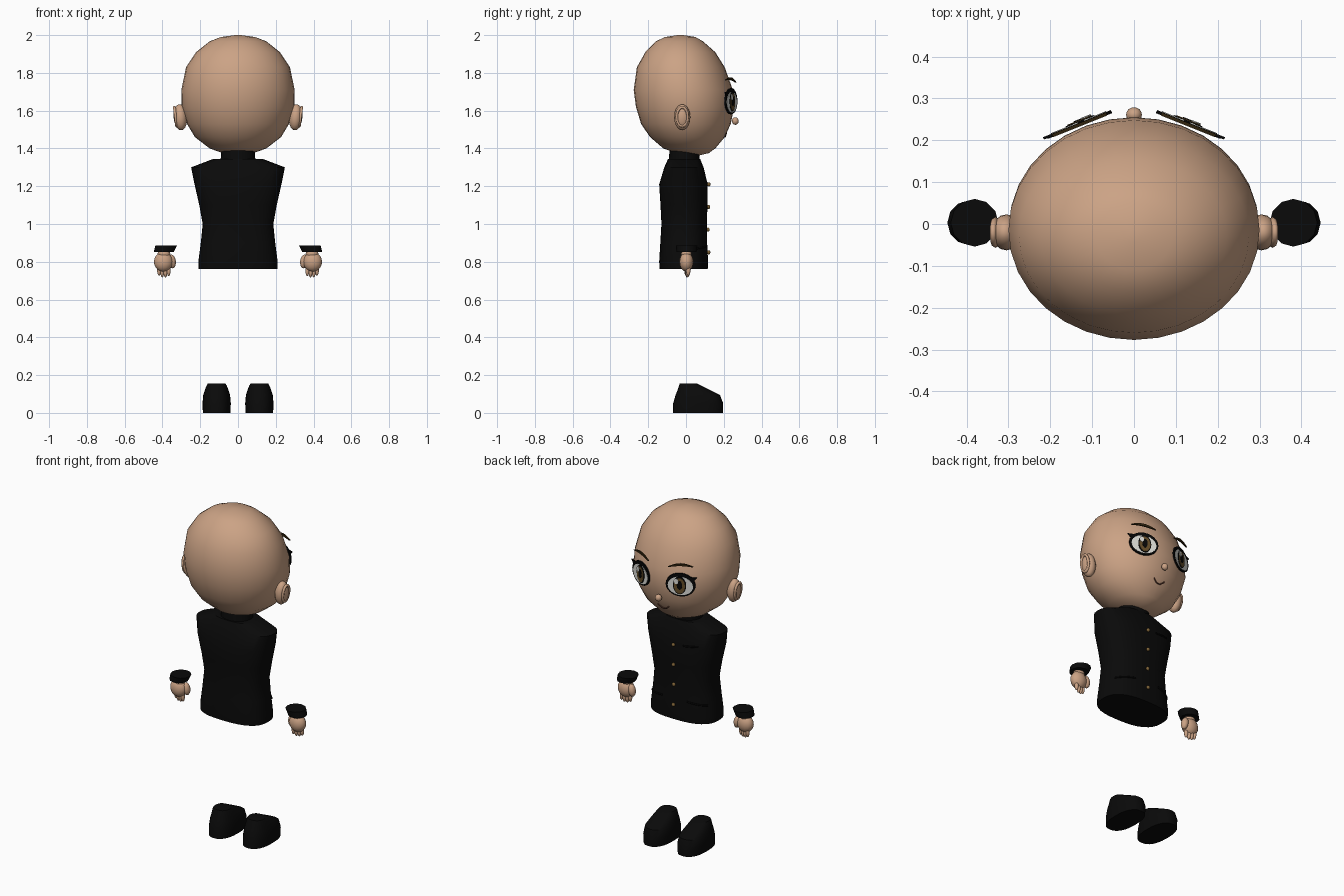
import bpy, bmesh, math
from mathutils import Vector, Matrix

if "Cube" in bpy.data.objects:
    bpy.data.objects.remove(bpy.data.objects["Cube"])


def material(name, rgb):
    m = bpy.data.materials.new(name)
    m.diffuse_color = (*rgb, 1)
    m.use_nodes = True
    m.node_tree.nodes["Principled BSDF"].inputs["Base Color"].default_value = m.diffuse_color
    return m


SKIN = material("skin", (0.60, 0.365, 0.235))
CLOTH = material("black cloth", (0.003, 0.003, 0.003))
INK = material("lash black", (0.002, 0.002, 0.002))
WHITE = material("eye white", (0.72, 0.72, 0.68))
IRIS = material("iris brown", (0.13, 0.075, 0.022))
BROW = material("brow brown", (0.028, 0.016, 0.004))
BRASS = material("button brass", (0.22, 0.13, 0.04))
LIP = material("mouth brown", (0.10, 0.04, 0.025))


def finish(name, bm, mat, angle=40):
    bmesh.ops.recalc_face_normals(bm, faces=bm.faces)
    me = bpy.data.meshes.new(name)
    bm.to_mesh(me)
    bm.free()
    me.materials.append(mat)
    ob = bpy.data.objects.new(name, me)
    bpy.context.collection.objects.link(ob)
    bpy.ops.object.select_all(action='DESELECT')
    ob.select_set(True)
    bpy.context.view_layer.objects.active = ob
    bpy.ops.object.shade_smooth_by_angle(angle=math.radians(angle))
    return ob


def loft(name, rings, mat, n=32, power=2.0, cx=0.0, angle=40):
    """Skin stacked superellipse rings given as (z, half width, back y, front y)."""
    bm = bmesh.new()
    loops = []
    for z, hw, y0, y1 in rings:
        loop = []
        for i in range(n):
            a = 2 * math.pi * i / n
            c, s = math.cos(a), math.sin(a)
            px = math.copysign(abs(c) ** (2 / power), c)
            py = math.copysign(abs(s) ** (2 / power), s)
            loop.append(bm.verts.new((cx + hw * px, (y0 + y1) / 2 + (y1 - y0) / 2 * py, z)))
        loops.append(loop)
    for a, b in zip(loops, loops[1:]):
        for i in range(n):
            j = (i + 1) % n
            bm.faces.new((a[i], a[j], b[j], b[i]))
    bm.faces.new(loops[0])
    bm.faces.new(loops[-1])
    return finish(name, bm, mat, angle)


def front_y(rings, x, z, power=2.0):
    """Front surface depth of a loft at x, z."""
    rs = sorted(rings)
    for a, b in zip(rs, rs[1:]):
        if a[0] <= z <= b[0]:
            t = (z - a[0]) / (b[0] - a[0])
            hw, y0, y1 = (a[k] + (b[k] - a[k]) * t for k in (1, 2, 3))
            r = max(0, 1 - abs(x / hw) ** power) ** (1 / power)
            return (y0 + y1) / 2 + (y1 - y0) / 2 * r


def ball(name, loc, size, mat, seg=16, rot=0.0):
    bm = bmesh.new()
    bmesh.ops.create_uvsphere(bm, u_segments=seg, v_segments=seg // 2 + 2, radius=1)
    mtx = Matrix.Translation(loc) @ Matrix.Rotation(rot, 4, 'Y') @ Matrix.Diagonal((*size, 1))
    bmesh.ops.transform(bm, matrix=mtx, verts=bm.verts)
    return finish(name, bm, mat, 80)


def tube(name, pts, r, mat, cyclic=False):
    cu = bpy.data.curves.new(name, 'CURVE')
    cu.dimensions = '3D'
    cu.bevel_depth, cu.bevel_resolution, cu.use_fill_caps = r, 1, True
    sp = cu.splines.new('POLY')
    sp.points.add(len(pts) - 1)
    for p, co in zip(sp.points, pts):
        p.co = (*co, 1)
    sp.use_cyclic_u = cyclic
    cu.materials.append(mat)
    ob = bpy.data.objects.new(name, cu)
    bpy.context.collection.objects.link(ob)


def face_plate(name, side, outline, n0, thick, mat):
    """Thin plate on the slanted eye plane; outline in (u outward, z)."""
    bm = bmesh.new()
    layers = []
    for n in (n0, n0 + thick):
        layers.append([bm.verts.new((side * (0.13 + u * 0.928 + n * 0.371),
                                     0.236 - u * 0.371 + n * 0.928, z)) for u, z in outline])
    a, b = layers
    for i in range(len(a)):
        j = (i + 1) % len(a)
        bm.faces.new((a[i], a[j], b[j], b[i]))
    bm.faces.new(a)
    bm.faces.new(b)
    return finish(name, bm, mat, 30)


def oval(u, z, ru, rz, n=24):
    return [(u + ru * math.cos(2 * math.pi * i / n), z + rz * math.sin(2 * math.pi * i / n))
            for i in range(n)]


# Head
HEAD = [(2.0, 0.015, -0.045, -0.015), (1.99, 0.09, -0.11, 0.05), (1.967, 0.15, -0.16, 0.09),
        (1.91, 0.222, -0.215, 0.155), (1.83, 0.275, -0.26, 0.205), (1.71, 0.30, -0.277, 0.248),
        (1.62, 0.298, -0.265, 0.255), (1.53, 0.27, -0.238, 0.237), (1.46, 0.228, -0.19, 0.205),
        (1.40, 0.15, -0.12, 0.155), (1.375, 0.08, -0.05, 0.12), (1.362, 0.015, 0.035, 0.065)]
loft("head", HEAD, SKIN, angle=80)

# Nose and smile
ball("nose", (0, 0.261, 1.545), (0.019, 0.018, 0.02), SKIN)
smile = []
for i in range(9):
    x = -0.036 + 0.009 * i
    z = 1.462 + 0.022 * (x / 0.036) ** 2
    smile.append((x, front_y(HEAD, x, z) + 0.001, z))
tube("mouth", smile, 0.004, LIP)

# Jacket body and standing collar
BODY = [(0.762, 0.21, -0.14, 0.115), (0.80, 0.21, -0.142, 0.117), (0.90, 0.197, -0.136, 0.112),
        (1.0, 0.187, -0.13, 0.11), (1.10, 0.205, -0.135, 0.114), (1.21, 0.23, -0.142, 0.115),
        (1.30, 0.248, -0.115, 0.093), (1.345, 0.13, -0.095, 0.075)]
loft("jacket", BODY, CLOTH, power=2.6)
loft("collar", [(1.33, 0.092, -0.09, 0.07), (1.39, 0.09, -0.088, 0.075)], CLOTH, n=20)

# Jacket buttons and pocket edges
for z in (1.21, 1.09, 0.97, 0.85):
    ball("button", (0, front_y(BODY, 0, z, 2.6) + 0.006, z), (0.011, 0.009, 0.011), BRASS, 10)


def pocket(name, x0, x1, z0, z1):
    pts = []
    for i in range(7):
        x, z = x0 + (x1 - x0) * i / 6, z0 + (z1 - z0) * i / 6
        pts.append((x, front_y(BODY, x, z, 2.6) + 0.001, z))
    tube(name, pts, 0.005, INK)


pocket("chest_pocket", -0.06, -0.15, 1.215, 1.225)
for s in (1, -1):
    pocket("side_pocket", s * 0.08, s * 0.185, 0.885, 0.87)

for s in (1, -1):
    # Ear with raised rim
    ball("ear", (s * 0.305, -0.02, 1.565), (0.036, 0.043, 0.069), SKIN, rot=s * 0.08)
    rim = [(s * (0.331 + 0.006 * math.sin(a)), -0.02 + 0.029 * math.cos(a), 1.568 + 0.05 * math.sin(a))
           for a in (2 * math.pi * i / 20 for i in range(20))]
    tube("ear_rim", rim, 0.008, SKIN, True)

    # Eye, layered outward
    face_plate("eye_outline", s, oval(0, 1.65, 0.083, 0.069), -0.002, 0.008, INK)
    face_plate("eye_white", s, oval(0, 1.645, 0.071, 0.055), 0.004, 0.004, WHITE)
    face_plate("iris_edge", s, oval(-0.004, 1.648, 0.037, 0.053), 0.006, 0.004, INK)
    face_plate("iris", s, oval(-0.004, 1.646, 0.031, 0.046), 0.008, 0.004, IRIS)
    face_plate("pupil", s, oval(-0.004, 1.65, 0.015, 0.026), 0.010, 0.004, INK)
    face_plate("eye_highlight", s, oval(-0.004 + s * 0.018, 1.672, 0.012, 0.016, 12), 0.012, 0.003, WHITE)
    # Outer lash tip and brow
    face_plate("lash_tip", s, [(0.05, 1.70), (0.068, 1.672), (0.092, 1.70)], 0.0, 0.006, INK)
    top = [(-0.07 + 0.014 * i, 1.752 + 0.0012 * i + 0.018 * math.sin(math.pi * i / 10)) for i in range(11)]
    low = [(u, z - 0.003 - 0.011 * math.sin(math.pi * i / 10)) for i, (u, z) in enumerate(top)]
    face_plate("eyebrow", s, top + low[::-1], -0.003, 0.008, BROW)

    # Slanted sleeve cuff
    bm = bmesh.new()
    bmesh.ops.create_cone(bm, cap_ends=True, segments=12, radius1=0.053, radius2=0.057, depth=0.035)
    for v in bm.verts:
        v.co.x = s * (v.co.x + 0.387 - v.co.z * 0.35)
        v.co.y += 0.003
        v.co.z += 0.868
    finish("cuff", bm, CLOTH)

    # Hand: wrist, palm, thumb and fingers
    ball("wrist", (s * 0.392, 0.002, 0.842), (0.034, 0.028, 0.03), SKIN, 12)
    ball("palm", (s * 0.395, 0.002, 0.80), (0.05, 0.037, 0.052), SKIN)
    ball("thumb", (s * 0.35, 0.012, 0.802), (0.021, 0.022, 0.037), SKIN, 12, rot=s * 0.15)
    for i, (fx, fz) in enumerate(((0.367, 0.752), (0.384, 0.745), (0.401, 0.746), (0.418, 0.754))):
        ball("finger", (s * fx, 0.003 + 0.003 * i, fz), (0.0105, 0.012, 0.028), SKIN, 10)

    # Shoe
    loft("shoe", [(0.0, 0.073, -0.07, 0.195), (0.05, 0.075, -0.068, 0.197), (0.095, 0.071, -0.055, 0.18),
                  (0.125, 0.061, -0.043, 0.12), (0.145, 0.053, -0.037, 0.078), (0.155, 0.047, -0.033, 0.06)],
         CLOTH, n=24, power=2.4, cx=s * 0.113)
